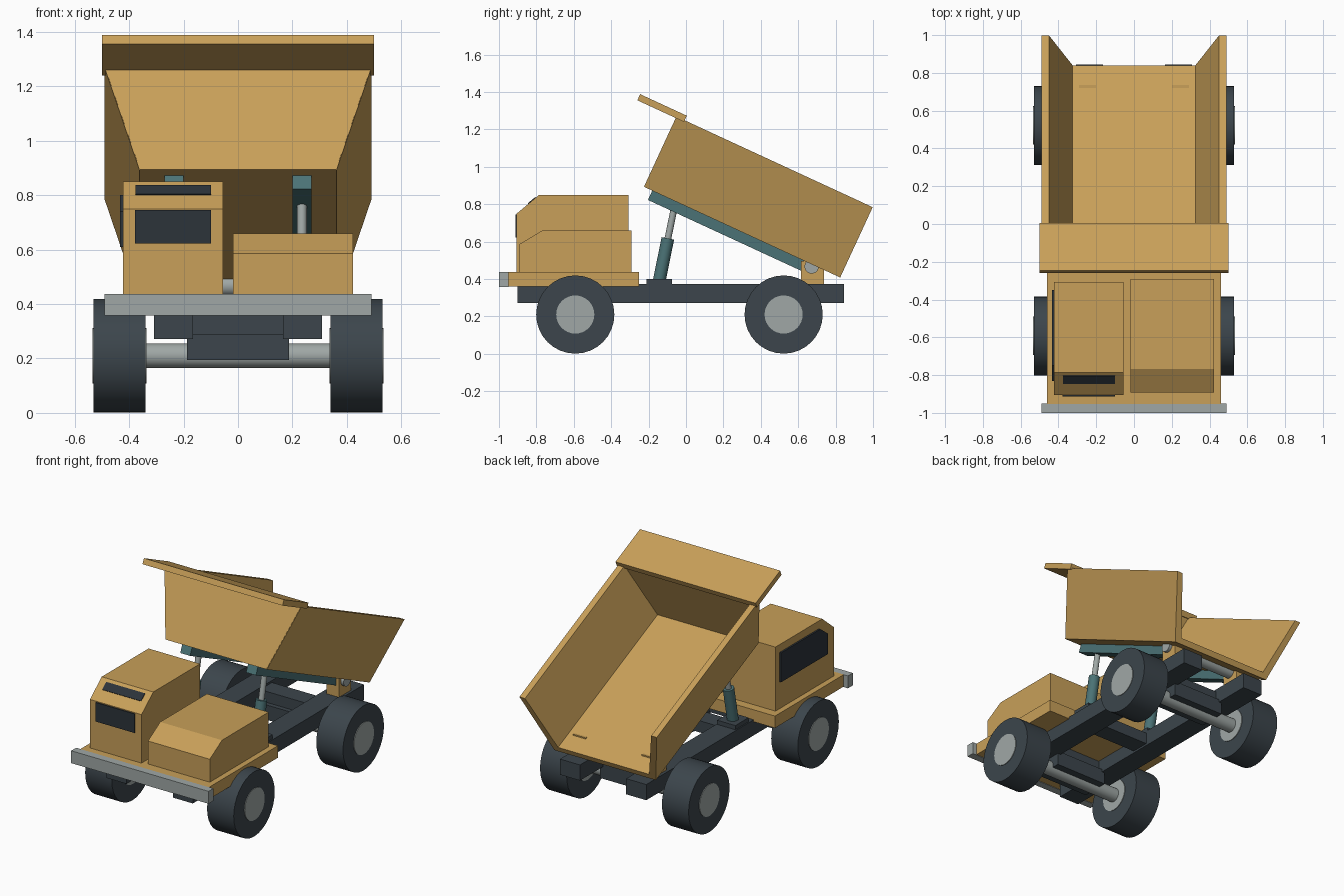
import bpy, bmesh
from math import radians
from mathutils import Matrix, Vector

if "Cube" in bpy.data.objects:
    bpy.data.objects.remove(bpy.data.objects["Cube"])


def material(name, rgb):
    m = bpy.data.materials.new(name)
    m.diffuse_color = (*rgb, 1)
    m.use_nodes = True
    m.node_tree.nodes["Principled BSDF"].inputs["Base Color"].default_value = m.diffuse_color
    return m


YELLOW = material("yellow_paint", (0.58, 0.35, 0.10))
DARK = material("dark_rubber", (0.045, 0.06, 0.072))
TEAL = material("teal_steel", (0.07, 0.17, 0.18))
GREY = material("grey_metal", (0.35, 0.39, 0.38))
GLASS = material("dark_glass", (0.025, 0.033, 0.042))

# Tipped bed frame: local y runs to the tail, local z up from the bed floor
BED = Matrix.Translation((0, 0.3875, 0.838)) @ Matrix.Rotation(radians(-24.8), 4, 'X')


def finish(name, bm, mat, matrix=None, smooth=False):
    bmesh.ops.recalc_face_normals(bm, faces=bm.faces)
    if matrix:
        bm.transform(matrix)
    me = bpy.data.meshes.new(name)
    bm.to_mesh(me)
    bm.free()
    ob = bpy.data.objects.new(name, me)
    bpy.context.collection.objects.link(ob)
    me.materials.append(mat)
    if smooth:
        bpy.ops.object.select_all(action='DESELECT')
        ob.select_set(True)
        bpy.context.view_layer.objects.active = ob
        bpy.ops.object.shade_smooth_by_angle(angle=radians(35))
    return ob


def prism(name, pts, a, b, mat, axis='X', matrix=None):
    """Extrude a (y,z) profile along X, or an (x,z) profile along Y."""
    bm = bmesh.new()
    place = (lambda p, t: (t, p[0], p[1])) if axis == 'X' else (lambda p, t: (p[0], t, p[1]))
    face = bm.faces.new([bm.verts.new(place(p, a)) for p in pts])
    ext = bmesh.ops.extrude_face_region(bm, geom=[face])
    verts = [g for g in ext["geom"] if isinstance(g, bmesh.types.BMVert)]
    bmesh.ops.translate(bm, verts=verts, vec=place((0, 0), b - a))
    return finish(name, bm, mat, matrix)


def box(name, x, y, z, mat, matrix=None):
    pts = [(y[0], z[0]), (y[1], z[0]), (y[1], z[1]), (y[0], z[1])]
    return prism(name, pts, x[0], x[1], mat, matrix=matrix)


def rod(name, p, q, r, mat, sides=32):
    p, q = Vector(p), Vector(q)
    d = q - p
    bm = bmesh.new()
    bmesh.ops.create_cone(bm, cap_ends=True, segments=sides, radius1=r, radius2=r, depth=d.length)
    m = Matrix.Translation((p + q) / 2) @ d.to_track_quat('Z', 'Y').to_matrix().to_4x4()
    return finish(name, bm, mat, m, smooth=True)


def span(s, a, b):
    return sorted((s * a, s * b))


# Wheels, axles and axle housings
for end, y in (("front", -0.592), ("rear", 0.522)):
    rod(end + "_axle", (-0.36, y, 0.21), (0.36, y, 0.21), 0.045, GREY)
    box(end + "_axle_housing", (-0.187, 0.187), (y - 0.09, y + 0.09), (0.195, 0.29), DARK)
    for s, side in ((-1, "left"), (1, "right")):
        rod(f"{end}_{side}_tyre", (s * 0.34, y, 0.21), (s * 0.53, y, 0.21), 0.209, DARK)
        rod(f"{end}_{side}_hub", (s * 0.336, y, 0.21), (s * 0.534, y, 0.21), 0.102, GREY)

# Chassis cross members
for i, y in enumerate((-0.592, -0.14, 0.522)):
    box(f"cross_member_{i}", (-0.17, 0.17), (y - 0.06, y + 0.06), (0.285, 0.36), DARK)

# Paired parts: rails, rams, hinge brackets, bed supports, bed walls
for s, side in ((-1, "left"), (1, "right")):
    box(side + "_chassis_rail", span(s, 0.165, 0.308), (-0.9, 0.845), (0.272, 0.373), DARK)
    box(side + "_ram_base", span(s, 0.17, 0.30), (-0.21, -0.075), (0.37, 0.40), DARK)
    rod(side + "_ram_cylinder", (s * 0.235, -0.143, 0.39), (s * 0.235, -0.097, 0.617), 0.034, TEAL, 24)
    rod(side + "_ram_piston", (s * 0.235, -0.10, 0.60), (s * 0.235, -0.061, 0.79), 0.018, GREY, 24)
    box(side + "_hinge_bracket", span(s, 0.20, 0.29), (0.615, 0.737), (0.37, 0.497), YELLOW)
    box(side + "_bed_support", span(s, 0.20, 0.27), (-0.53, 0.42), (-0.262, -0.205), TEAL, BED)
    wall = [(s * x, z) for x, z in ((0.325, -0.207), (0.362, -0.207), (0.49, 0.207), (0.45, 0.207), (0.325, -0.17))]
    prism(side + "_bed_wall", wall, -0.577, 0.577, YELLOW, 'Y', BED)
rod("hinge_pin", (-0.31, 0.672, 0.467), (0.31, 0.672, 0.467), 0.038, GREY)

# Bed floor, headboard and cab guard
box("bed_floor", (-0.34, 0.34), (-0.577, 0.577), (-0.207, -0.17), YELLOW, BED)
prism("bed_headboard", [(-0.36, -0.206), (0.36, -0.206), (0.488, 0.206), (-0.488, 0.206)],
      -0.579, -0.54, YELLOW, 'Y', BED)
box("cab_guard", (-0.50, 0.50), (-0.805, -0.53), (0.198, 0.234), YELLOW, BED)

# Front deck and bumper
box("front_deck", (-0.46, 0.46), (-0.952, -0.25), (0.36, 0.437), YELLOW)
box("front_bumper", (-0.49, 0.49), (-1.0, -0.95), (0.357, 0.437), GREY)

# Cab and engine hood
prism("cab", [(-0.905, 0.43), (-0.905, 0.75), (-0.785, 0.85), (-0.308, 0.85), (-0.308, 0.43)],
      -0.423, -0.055, YELLOW)
prism("engine_hood", [(-0.892, 0.43), (-0.892, 0.585), (-0.767, 0.66), (-0.292, 0.66), (-0.292, 0.43)],
      -0.018, 0.423, YELLOW)

# Cab windows
box("windscreen", (-0.378, -0.10), (-0.912, -0.89), (0.622, 0.745), GLASS)
prism("upper_windscreen", [(-0.847, 0.804), (-0.806, 0.838), (-0.795, 0.825), (-0.836, 0.79)],
      -0.376, -0.10, GLASS)
prism("side_window", [(-0.83, 0.61), (-0.35, 0.61), (-0.35, 0.80), (-0.75, 0.80), (-0.83, 0.74)],
      -0.434, -0.41, GLASS)
